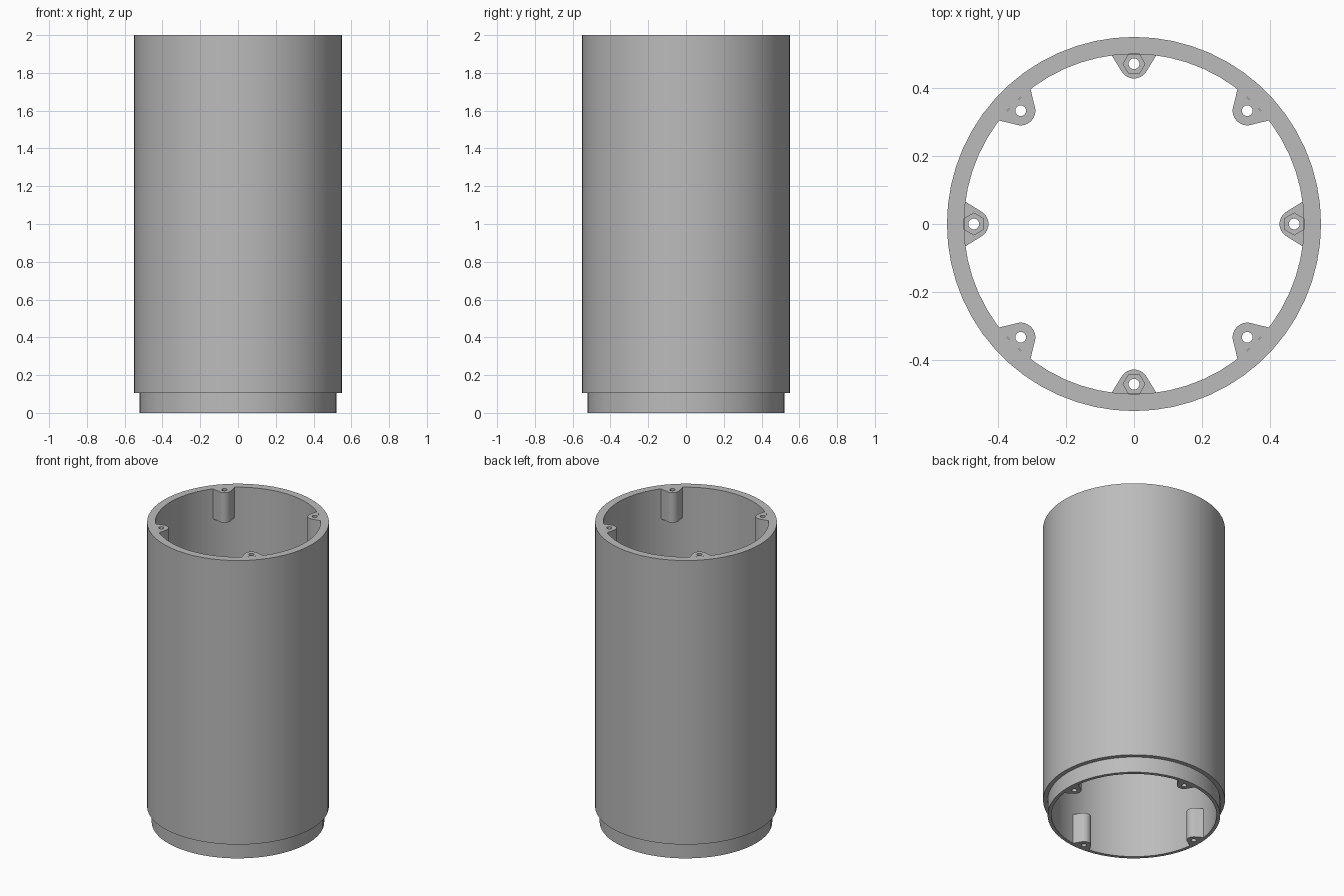
import bpy, bmesh
from math import sin, cos, pi, radians
from mathutils import Matrix

cube = bpy.data.objects.get("Cube")
if cube:
    bpy.data.objects.remove(cube, do_unlink=True)

INNER, LIP, OUTER = 0.5, 0.522, 0.55
HEIGHT, LIP_HEIGHT, BOSS_HEIGHT = 2.0, 0.105, 0.2
BOLT_CIRCLE, BOSS_R = 0.471, 0.043
SEGMENTS = 60

grey = bpy.data.materials.new("plain grey")
grey.use_nodes = True
colour = (0.5, 0.5, 0.5, 1)
grey.diffuse_color = colour
grey.node_tree.nodes["Principled BSDF"].inputs["Base Color"].default_value = colour


def finish(name, mesh):
    """Link a mesh as a named part with smooth sides and sharp rims."""
    ob = bpy.data.objects.new(name, mesh)
    bpy.context.collection.objects.link(ob)
    mesh.materials.clear()
    mesh.materials.append(grey)
    bpy.ops.object.select_all(action='DESELECT')
    ob.select_set(True)
    bpy.context.view_layer.objects.active = ob
    bpy.ops.object.shade_smooth_by_angle(angle=radians(30))
    return ob


def lathe(name, profile):
    """Spin a closed profile of (radius, height) around z."""
    bm = bmesh.new()
    verts = [bm.verts.new((r, 0, z)) for r, z in profile]
    edges = [bm.edges.new((v, verts[i - 1])) for i, v in enumerate(verts)]
    bmesh.ops.spin(bm, geom=verts + edges, cent=(0, 0, 0), axis=(0, 0, 1),
                   angle=2 * pi, steps=SEGMENTS, use_merge=True)
    bmesh.ops.remove_doubles(bm, verts=bm.verts, dist=1e-4)
    bmesh.ops.recalc_face_normals(bm, faces=bm.faces)
    mesh = bpy.data.meshes.new(name)
    bm.to_mesh(mesh)
    bm.free()
    return finish(name, mesh)


def ring(radius, count):
    return [(BOLT_CIRCLE + radius * sin(2 * pi * i / count),
             radius * cos(2 * pi * i / count)) for i in range(count)]


def slab(name, loops, z0, z1, angle):
    """Extrude an outline with a hole between two heights, turned about z."""
    curve = bpy.data.curves.new(name, 'CURVE')
    curve.dimensions, curve.fill_mode = '2D', 'BOTH'
    curve.extrude = (z1 - z0) / 2
    for points in loops:
        spline = curve.splines.new('POLY')
        spline.points.add(len(points) - 1)
        spline.use_cyclic_u = True
        for p, (x, y) in zip(spline.points, points):
            p.co = (x, y, 0, 1)
    helper = bpy.data.objects.new(name + "_outline", curve)
    mesh = bpy.data.meshes.new_from_object(helper)
    bpy.data.objects.remove(helper)
    mesh.transform(Matrix.Rotation(angle, 4, 'Z') @ Matrix.Translation((0, 0, (z0 + z1) / 2)))
    bm = bmesh.new()
    bm.from_mesh(mesh)
    bmesh.ops.remove_doubles(bm, verts=bm.verts, dist=1e-5)
    bmesh.ops.recalc_face_normals(bm, faces=bm.faces)
    bm.to_mesh(mesh)
    bm.free()
    mesh.name = name
    return finish(name, mesh)


# Tube with a stepped lip at its foot
lathe("tube_body", [(INNER, 0), (LIP, 0), (LIP, LIP_HEIGHT),
                    (OUTER, LIP_HEIGHT), (OUTER, HEIGHT), (INNER, HEIGHT)])

# Boss outline: against the wall, then tapering to a rounded nose
wall = [(INNER * cos(radians(a)), INNER * sin(radians(a))) for a in (-7.5, -6, 0, 6, 7.5)]
nose = [(BOLT_CIRCLE + BOSS_R * cos(radians(a)), BOSS_R * sin(radians(a)))
        for a in range(120, 241, 10)]
outline = wall + nose
hole = ring(0.016, 20)
nut = ring(0.032, 6)

# Screw bosses at the rim on the diagonals, nut bosses at the foot on the axes
nut_floor = BOSS_HEIGHT - 0.07
for i in range(4):
    a = i * pi / 2
    slab(f"rim_boss_{i + 1}", (outline, hole), HEIGHT - BOSS_HEIGHT, HEIGHT, a + pi / 4)
    slab(f"foot_boss_{i + 1}", (outline, hole), 0, nut_floor, a)
    slab(f"nut_pocket_{i + 1}", (outline, nut), nut_floor, BOSS_HEIGHT, a)
